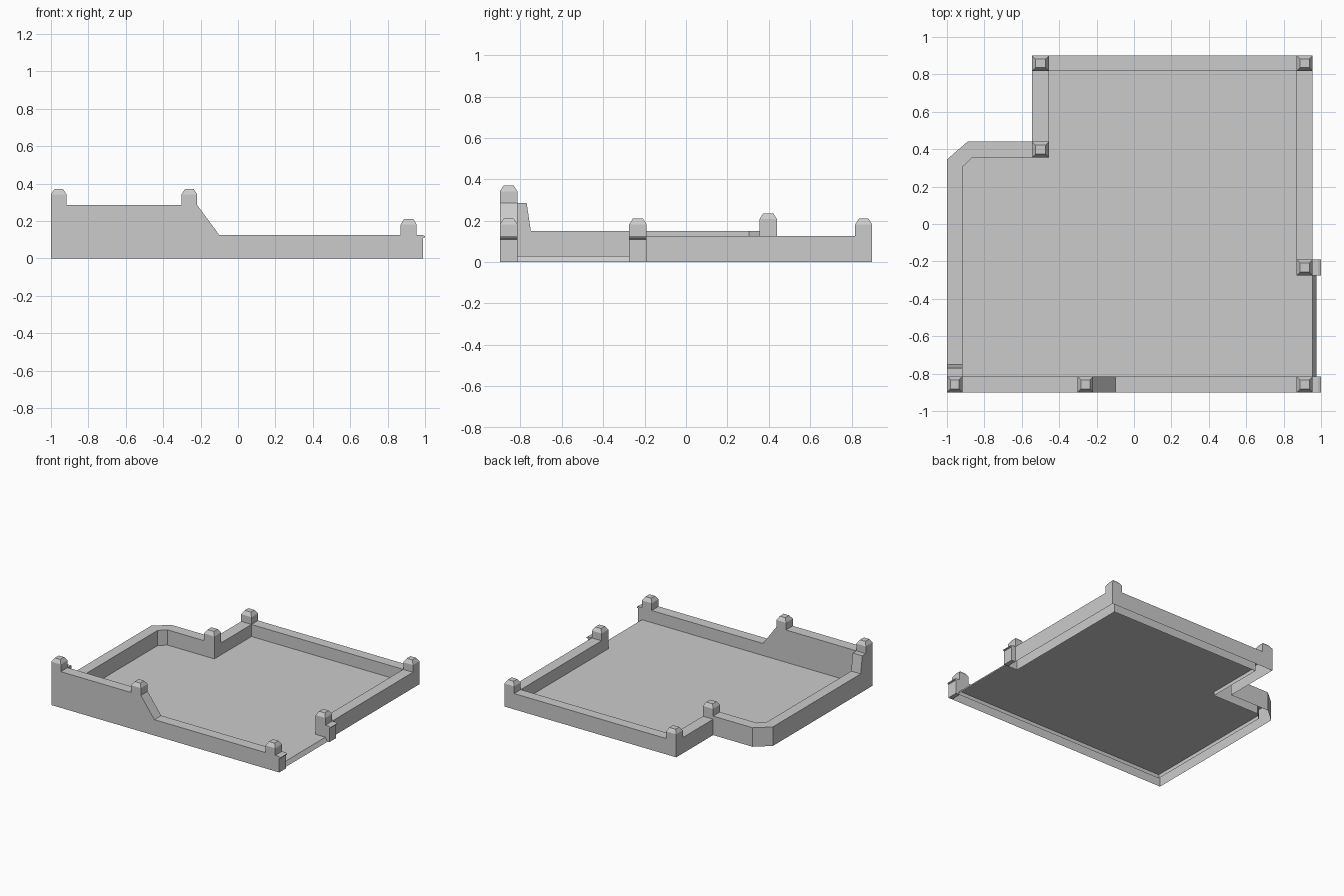
import bpy, bmesh

if "Cube" in bpy.data.objects:
    bpy.data.objects.remove(bpy.data.objects["Cube"])

FLOOR = 0.03
LOW, MID, HIGH = 0.125, 0.15, 0.285   # wall heights


def finish(name, bm):
    mesh = bpy.data.meshes.new(name)
    bm.to_mesh(mesh)
    bm.free()
    ob = bpy.data.objects.new(name, mesh)
    bpy.context.collection.objects.link(ob)
    return ob


def wall(name, stations, cap_start=False, cap_end=False):
    """Open-bottomed wall through (outer x, y, inner x, y, top z) stations."""
    bm = bmesh.new()
    rings = [[bm.verts.new(p) for p in ((ox, oy, 0), (ox, oy, z), (ix, iy, z), (ix, iy, 0))]
             for ox, oy, ix, iy, z in stations]
    for a, b in zip(rings, rings[1:]):
        for k in range(3):
            bm.faces.new((a[k], a[k + 1], b[k + 1], b[k]))
    if cap_start:
        bm.faces.new(rings[0][::-1])
    if cap_end:
        bm.faces.new(rings[-1])
    return finish(name, bm)


def post(name, x0, y0, x1, y1, base, top):
    """Square post with a chamfered cap, open underneath."""
    bm = bmesh.new()
    rings = []
    for z, d in ((base, 0), (top - 0.028, 0), (top, 0.018)):
        rings.append([bm.verts.new(p) for p in (
            (x0 + d, y0 + d, z), (x1 - d, y0 + d, z), (x1 - d, y1 - d, z), (x0 + d, y1 - d, z))])
    for a, b in zip(rings, rings[1:]):
        for k in range(4):
            n = (k + 1) % 4
            bm.faces.new((a[k], a[n], b[n], b[k]))
    bm.faces.new(rings[-1])
    return finish(name, bm)


def jamb(name, y0, y1):
    """Gate jamb with a small overhanging lip."""
    prof = [(0.955, 0), (0.99, 0), (0.99, 0.11), (1.0, 0.113), (1.0, 0.119), (0.985, LOW), (0.955, LOW)]
    bm = bmesh.new()
    f = bm.faces.new([bm.verts.new((x, y0, z)) for x, z in prof])
    out = bmesh.ops.extrude_face_region(bm, geom=[f])
    bmesh.ops.translate(bm, vec=(0, y1 - y0, 0),
                        verts=[v for v in out["geom"] if isinstance(v, bmesh.types.BMVert)])
    bmesh.ops.recalc_face_normals(bm, faces=bm.faces)
    return finish(name, bm)


# Walls
wall("front_wall", [
    (0.955, -0.9, 0.955, -0.815, LOW), (-0.10, -0.9, -0.10, -0.815, LOW),
    (-0.218, -0.9, -0.218, -0.815, HIGH), (-1, -0.9, -0.917, -0.815, HIGH)], cap_start=True)
wall("left_wall", [
    (-1, -0.9, -0.917, -0.815, HIGH), (-1, -0.77, -0.917, -0.77, HIGH),
    (-1, -0.75, -0.917, -0.75, MID), (-1, 0.345, -0.917, 0.305, MID),
    (-0.89, 0.44, -0.865, 0.355, MID), (-0.545, 0.44, -0.455, 0.355, MID)])
wall("back_and_right_wall", [
    (-0.545, 0.44, -0.455, 0.355, LOW), (-0.545, 0.9, -0.455, 0.818, LOW),
    (0.955, 0.9, 0.87, 0.818, LOW), (0.955, -0.275, 0.87, -0.275, LOW)], cap_end=True)

# Floor with a sloped threshold at the gate opening
bm = bmesh.new()
outline = [(-0.917, -0.815), (0.955, -0.815), (0.955, -0.275), (0.87, -0.275), (0.87, 0.818),
           (-0.455, 0.818), (-0.455, 0.355), (-0.865, 0.355), (-0.917, 0.305)]
v = [bm.verts.new((x, y, FLOOR)) for x, y in outline]
bm.faces.new(v)
lip = [bm.verts.new((0.975, y, 0)) for y in (-0.815, -0.275)]
bm.faces.new((v[1], lip[0], lip[1], v[2]))
finish("floor", bm)

# Posts
post("front_left_post", -1, -0.9, -0.917, -0.815, HIGH, 0.37)
post("front_step_post", -0.302, -0.9, -0.218, -0.815, HIGH, 0.37)
post("front_gate_post", 0.87, -0.9, 0.955, -0.815, LOW, 0.21)
post("side_gate_post", 0.87, -0.275, 0.955, -0.19, LOW, 0.21)
post("back_right_post", 0.87, 0.818, 0.955, 0.9, LOW, 0.21)
post("back_left_post", -0.545, 0.818, -0.455, 0.9, LOW, 0.21)
post("inner_corner_post", -0.545, 0.355, -0.455, 0.44, LOW, 0.235)

# Gate jambs
jamb("front_gate_jamb", -0.9, -0.815)
jamb("side_gate_jamb", -0.275, -0.19)
